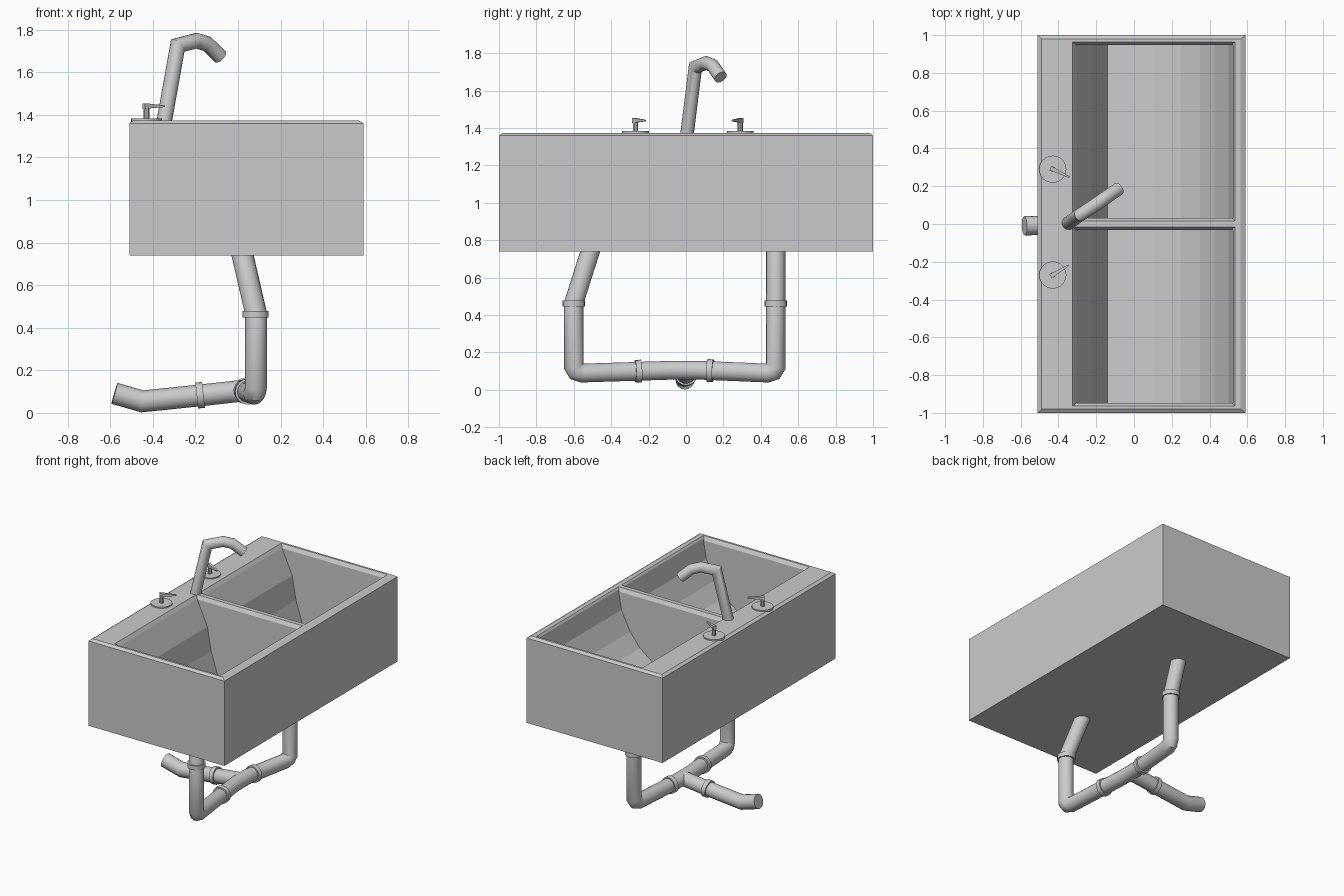
import bpy, bmesh, math
from mathutils import Vector as V

if "Cube" in bpy.data.objects:
    bpy.data.objects.remove(bpy.data.objects["Cube"])


def finish(name, bm, smooth=False):
    bmesh.ops.recalc_face_normals(bm, faces=bm.faces[:])
    me = bpy.data.meshes.new(name)
    bm.to_mesh(me)
    bm.free()
    ob = bpy.data.objects.new(name, me)
    bpy.context.collection.objects.link(ob)
    if smooth:
        bpy.ops.object.select_all(action='DESELECT')
        bpy.context.view_layer.objects.active = ob
        ob.select_set(True)
        bpy.ops.object.shade_smooth_by_angle(angle=math.radians(35))
    return ob


def loft(bm, loops):
    """Skin a list of matching closed loops and cap both ends."""
    rings = [[bm.verts.new(p) for p in lp] for lp in loops]
    n = len(rings[0])
    for a, b in zip(rings, rings[1:]):
        for i in range(n):
            j = (i + 1) % n
            bm.faces.new((a[i], a[j], b[j], b[i]))
    bm.faces.new(rings[0])
    bm.faces.new(rings[-1])


def tube(name, pts, r, n=16):
    """Round tube along a path with true mitred joints."""
    pts = [V(p) for p in pts]
    dirs = [(b - a).normalized() for a, b in zip(pts, pts[1:])]
    u = dirs[0].orthogonal().normalized()
    w = dirs[0].cross(u)
    ring = [pts[0] + r * (math.cos(t) * u + math.sin(t) * w)
            for t in (2 * math.pi * i / n for i in range(n))]
    loops = [ring]
    for i, d in enumerate(dirs):
        nrm = (d + dirs[i + 1]).normalized() if i + 1 < len(dirs) else d
        ring = [p + d * ((pts[i + 1] - p).dot(nrm) / d.dot(nrm)) for p in ring]
        loops.append(ring)
    bm = bmesh.new()
    loft(bm, loops)
    return finish(name, bm, True)


def rect(x0, x1, y0, y1, z):
    return [(x0, y0, z), (x1, y0, z), (x1, y1, z), (x0, y1, z)]


# sink block with a chamfered top edge
bm = bmesh.new()
loft(bm, [rect(-.51, .59, -1, 1, .74), rect(-.51, .59, -1, 1, 1.36),
          rect(-.49, .565, -.98, .98, 1.374)])
sink = finish("sink_body", bm)

# basin cutters: curved profile run along y, plus a flared lip
profile = [(-.325, 1.42), (-.315, 1.365), (-.225, 1.17), (-.195, 1.0), (-.14, .83),
           (.1, .835), (.25, .905), (.35, .98), (.43, 1.08), (.5, 1.22),
           (.525, 1.36), (.53, 1.42)]
basin, lip = bmesh.new(), bmesh.new()
for s in (-1, 1):
    loft(basin, [[(x, s * y, z) for x, z in profile] for y in (.032, .948)])
    loft(lip, [rect(-.305, .515, *sorted((s * .034, s * .946)), 1.345),
               rect(-.335, .545, *sorted((s * .006, s * .975)), 1.39)])
for name, b in (("basin_cutter", basin), ("lip_cutter", lip)):
    cut = finish(name, b)
    cut.hide_render = True
    m = sink.modifiers.new(name, 'BOOLEAN')
    m.operation, m.solver, m.object = 'DIFFERENCE', 'EXACT', cut
    bpy.context.view_layer.objects.active = sink
    bpy.ops.object.modifier_apply(modifier=name)
    bpy.data.objects.remove(cut)

# faucet spout
tube("faucet", [(-.347, .005, 1.365), (-.283, .05, 1.725), (-.195, .108, 1.748),
                (-.145, .143, 1.733), (-.083, .185, 1.672)], .036)

# handles: base disc, stem and tapered lever
for side, y, tip in (("back", .29, (.088, -.042)), ("front", -.27, (.085, .052))):
    x = -.43
    tube(side + "_handle_base", [(x, y, 1.36), (x, y, 1.383)], .072, 24)
    tube(side + "_handle_stem", [(x, y, 1.38), (x, y, 1.438)], .014, 10)
    d = V((*tip, 0))
    c = V((-d.y, d.x, 0)).normalized()
    o = V((x, y, 0))
    bm = bmesh.new()
    loft(bm, [[o + d * t + c * k * w + V((0, 0, z))
               for k, z in ((-1, z0), (1, z0), (1, z1), (-1, z1))]
              for t, w, z0, z1 in ((-.14, .012, 1.428, 1.454), (1, .004, 1.436, 1.444))])
    finish(side + "_handle_lever", bm)

# drain pipes: U-shaped run joining both basins, and the outlet
tube("drain_pipe", [(.005, -.49, .81), (.085, -.6, .465), (.085, -.6, .125),
                    (.081, -.585, .1), (.075, -.555, .09), (.03, -.08, .105),
                    (.03, .08, .105), (.075, .435, .09), (.081, .465, .1),
                    (.085, .48, .125), (.085, .48, .465), (.005, .48, .81)], .051)
tube("outlet_pipe", [(.03, 0, .105), (-.17, 0, .083), (-.45, -.005, .054),
                     (-.58, -.01, .092)], .051)

# collars
for i, (p, d) in enumerate((((.083, -.6, .463), (0, 0, 1)), ((.083, .48, .463), (0, 0, 1)),
                            ((.046, -.255, .1), (-.095, 1, .03)),
                            ((.036, .13, .103), (.127, 1, -.04)),
                            ((-.178, 0, .083), (1, 0, .11)))):
    h = V(d).normalized() * .016
    tube("pipe_collar_%d" % (i + 1), [V(p) - h, V(p) + h], .061)
